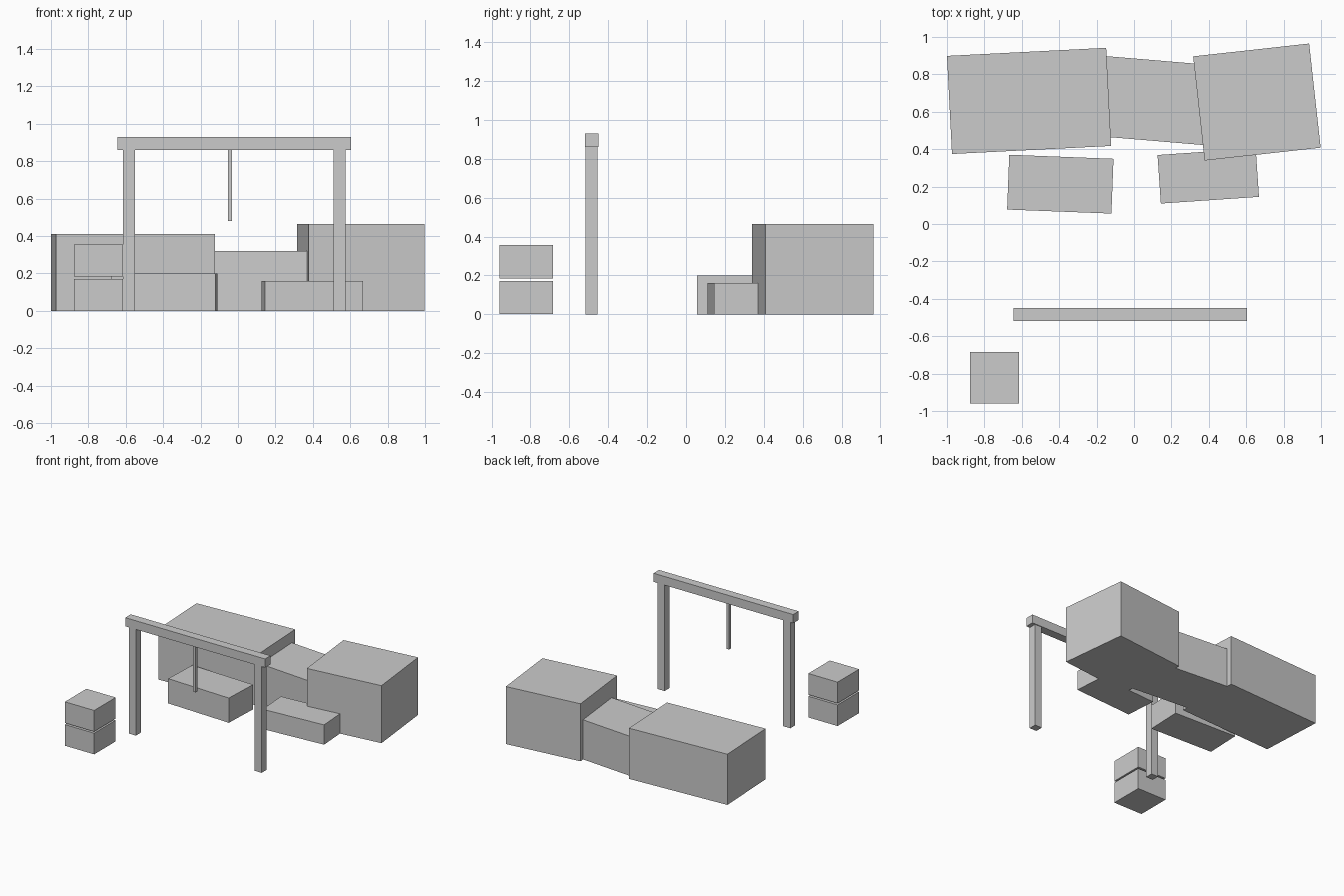
import bpy
from math import radians

if "Cube" in bpy.data.objects:
    bpy.data.objects.remove(bpy.data.objects["Cube"])


def box(name, centre, size, angle=0.0):
    """Box given by centre, size and turn about z in degrees."""
    bpy.ops.mesh.primitive_cube_add(size=1, location=centre)
    ob = bpy.context.object
    ob.name = name
    ob.scale = size
    bpy.ops.object.transform_apply(location=False, rotation=False, scale=True)
    ob.rotation_euler.z = radians(angle)
    return ob


# Buildings and low front blocks: x, y, width, depth, height, turn
blocks = {
    "left_building": (-0.561, 0.658, 0.852, 0.525, 0.41, 2.9),
    "middle_building": (0.12, 0.659, 0.58, 0.43, 0.32, -4.8),
    "right_building": (0.657, 0.652, 0.624, 0.56, 0.465, 6.3),
    "left_front_block": (-0.394, 0.213, 0.558, 0.293, 0.20, -2.2),
    "right_front_block": (0.397, 0.257, 0.526, 0.26, 0.16, 3.9),
}
for name, (x, y, w, d, h, a) in blocks.items():
    box(name, (x, y, h / 2), (w, d, h), a)

# Gantry: two legs, a beam and a hanging rod
for side, x in (("left", -0.583), ("right", 0.542)):
    box(f"gantry_{side}_leg", (x, -0.486, 0.43), (0.063, 0.062, 0.86))
box("gantry_beam", (-0.02, -0.484, 0.895), (1.25, 0.07, 0.07))
box("hanging_rod", (-0.043, -0.484, 0.67), (0.022, 0.022, 0.38))

# Stacked crates with a narrow gap
for name, z in (("lower_crate", 0.086), ("upper_crate", 0.270)):
    box(name, (-0.746, -0.822, z), (0.262, 0.275, 0.171))
